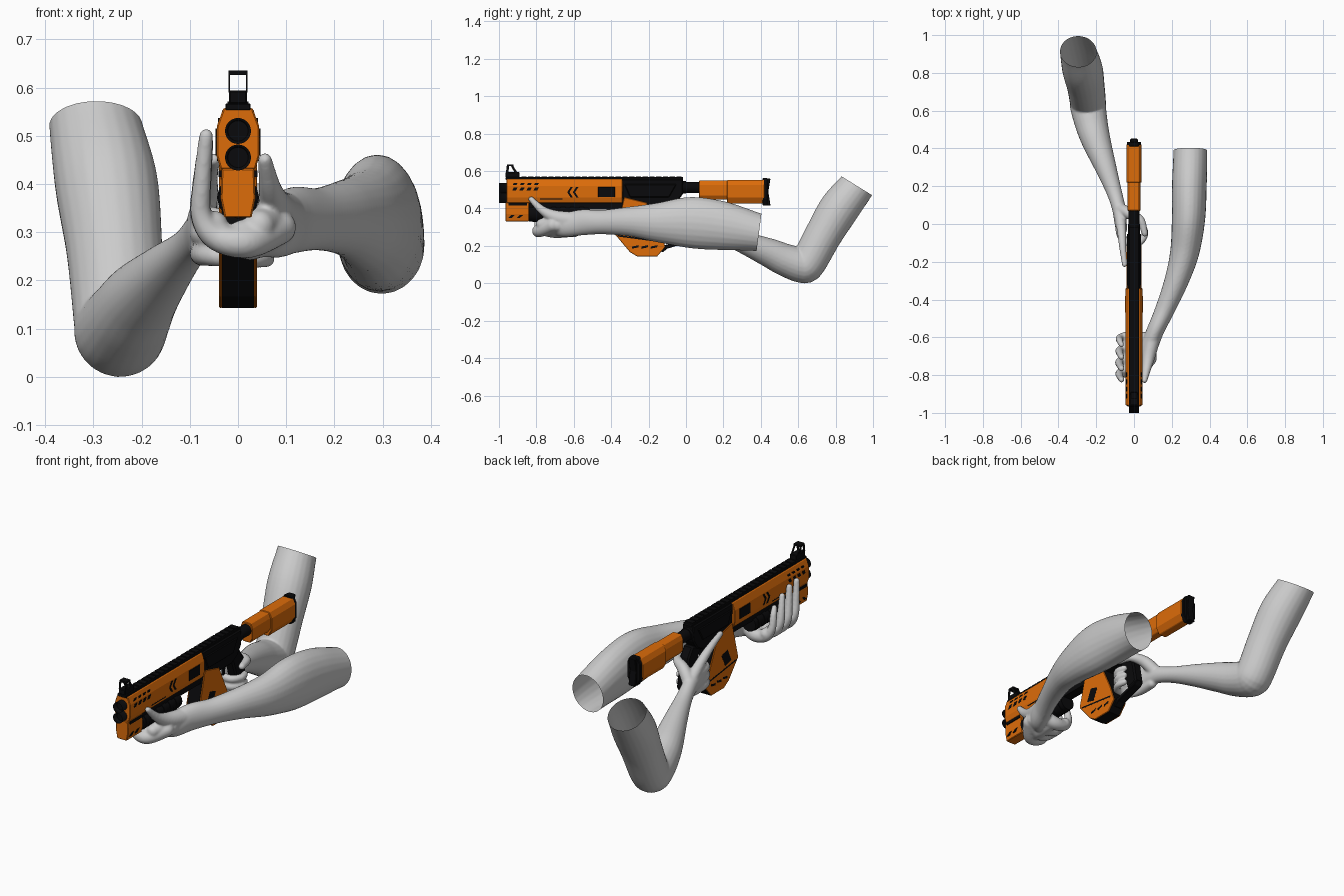
import bpy, bmesh, math
from mathutils import Vector, Matrix

if "Cube" in bpy.data.objects:
    bpy.data.objects.remove(bpy.data.objects["Cube"])


def material(name, rgb):
    m = bpy.data.materials.new(name)
    m.diffuse_color = (*rgb, 1)
    m.use_nodes = True
    m.node_tree.nodes["Principled BSDF"].inputs["Base Color"].default_value = m.diffuse_color
    return m


ORANGE = material("orange_paint", (0.72, 0.15, 0.003))
BLACK = material("black_polymer", (0.003, 0.003, 0.0035))


def add_object(name, bm, mat=None, bevel=0):
    bmesh.ops.recalc_face_normals(bm, faces=bm.faces)
    me = bpy.data.meshes.new(name)
    bm.to_mesh(me)
    bm.free()
    ob = bpy.data.objects.new(name, me)
    bpy.context.collection.objects.link(ob)
    if mat:
        me.materials.append(mat)
    if bevel:
        mod = ob.modifiers.new("bevel", 'BEVEL')
        mod.width, mod.segments, mod.limit_method = bevel, 1, 'ANGLE'
    return ob


def extrude(name, to3d, pts, a, b, mat, bevel):
    bm = bmesh.new()
    ra = [bm.verts.new(to3d(p, a)) for p in pts]
    rb = [bm.verts.new(to3d(p, b)) for p in pts]
    n = len(pts)
    bm.faces.new(ra)
    bm.faces.new(rb[::-1])
    for i in range(n):
        bm.faces.new((ra[i], rb[i], rb[(i + 1) % n], ra[(i + 1) % n]))
    return add_object(name, bm, mat, bevel)


def side_profile(name, pts, w, mat, bevel=0.0):
    """(y, z) outline, extruded across x from -w to w"""
    return extrude(name, lambda p, x: (x, p[0], p[1]), pts, -w, w, mat, bevel)


def section(name, half, y0, y1, mat, bevel=0.0):
    """half (x, z) cross-section, mirrored and extruded along y"""
    pts = half + [(-x, z) for x, z in reversed(half)]
    return extrude(name, lambda p, y: (p[0], y, p[1]), pts, y0, y1, mat, bevel)


def box(name, w, y0, y1, z0, z1, mat, bevel=0.0):
    return side_profile(name, [(y0, z0), (y1, z0), (y1, z1), (y0, z1)], w, mat, bevel)


def tube_y(name, r, y0, y1, z, mat, sides=24, bore=0):
    bm = bmesh.new()
    bmesh.ops.create_cone(bm, cap_ends=True, segments=sides, radius1=r, radius2=r, depth=y1 - y0,
                          matrix=Matrix.Translation((0, (y0 + y1) / 2, z)) @ Matrix.Rotation(math.pi / 2, 4, 'X'))
    if bore:
        bm.normal_update()
        front = [f for f in bm.faces if f.normal.y < -0.9]
        bmesh.ops.inset_region(bm, faces=front, thickness=bore)
        bmesh.ops.translate(bm, verts=front[0].verts, vec=(0, 0.025, 0))
    ob = add_object(name, bm, mat)
    for f in ob.data.polygons:
        f.use_smooth = abs(f.normal.y) < 0.5
    return ob


# ---- Gun: front body, barrels, lower block, fore grip
section("front_body", [(.03, .558), (.044, .52), (.045, .46), (.036, .43)], -.96, -.34, ORANGE, .003)
for i, z in enumerate((.51, .455)):
    tube_y(f"barrel_{i}", .027, -1.0, -.9, z, BLACK, bore=.006)
section("front_lower_block", [(.034, .432), (.036, .37), (.028, .33)], -.965, -.84, ORANGE, .003)
box("front_lower_trim", .04, -.95, -.85, .415, .428, BLACK)
tube_y("fore_grip", .041, -.84, -.52, .372, BLACK, 12)
for i in range(6):
    tube_y(f"fore_grip_rib_{i}", .044, -.82 + i * .05, -.795 + i * .05, .372, BLACK, 12)
box("fore_grip_rail", .025, -.84, -.3, .395, .435, BLACK)

# Black side markings: slanted vents, chevrons, port, seam line
for i in range(4):
    y = -.93 + i * .038
    for j, z in enumerate((.527, .503)):
        w = .0415 if j == 0 else .0455
        side_profile(f"vent_{i}_{j}", [(y, z - .008), (y + .02, z - .008), (y + .03, z + .01), (y + .01, z + .01)], w, BLACK)
for i in range(2):
    y = -.635 + i * .03
    side_profile(f"chevron_{i}", [(y, .487), (y + .018, .515), (y + .03, .515), (y + .012, .487),
                                  (y + .03, .459), (y + .018, .459)], .0462, BLACK)
box("ejection_port", .0465, -.47, -.38, .46, .515, BLACK, .002)
box("seam_line", .0435, -.78, -.66, .448, .453, BLACK)
for i in range(2):
    y = -.95 + i * .045
    side_profile(f"lower_stripe_{i}", [(y, .35), (y + .018, .35), (y + .035, .366), (y + .017, .366)], .037, BLACK)

# Top rail and open front sight
box("top_rail", .026, -.965, -.015, .553, .567, BLACK, .002)
tooth = box("rail_teeth", .022, -.88, -.852, .566, .571, BLACK)
arr = tooth.modifiers.new("array", 'ARRAY')
arr.count, arr.use_relative_offset, arr.use_constant_offset = 24, False, True
arr.constant_offset_displace = (0, .036, 0)
box("sight_base", .019, -.965, -.89, .566, .594, BLACK, .003)
for s in (-1, 1):
    for k, p in enumerate(([(-.963, .59), (-.95, .59), (-.945, .63), (-.958, .63)],
                           [(-.915, .59), (-.9, .59), (-.925, .63), (-.938, .63)])):
        post = side_profile(f"sight_post_{k}", p, .0018, BLACK)
        post.location.x = s * .018
box("sight_bridge", .0198, -.958, -.922, .626, .635, BLACK)

# Rear receiver, grip, guard loop
side_profile("receiver", [(-.345, .558), (-.015, .558), (-.015, .48), (-.05, .43), (-.1, .405), (-.34, .405)], .033, BLACK, .006)
side_profile("receiver_plate", [(-.33, .53), (-.05, .53), (-.09, .46), (-.3, .46)], .038, BLACK, .004)
side_profile("pistol_grip", [(-.09, .43), (-.02, .45), (.015, .4), (.045, .24), (-.02, .215), (-.065, .36)], .027, BLACK, .008)
side_profile("guard_bar", [(-.14, .175), (-.125, .165), (-.1, .185), (.03, .225), (.045, .245), (-.11, .205)], .022, BLACK, .003)
side_profile("trigger", [(-.13, .41), (-.11, .41), (-.118, .355), (-.13, .35)], .006, BLACK)

# Magazine: orange cheeks around a black core
mag = [(-.33, .46), (-.355, .36), (-.38, .262), (-.3, .167), (-.26, .143), (-.155, .143), (-.11, .195), (-.14, .28), (-.21, .43)]
side_profile("magazine_core", mag, .033, BLACK)
for s in (-1, 1):
    cheek = side_profile("magazine_cheek", mag, .003, ORANGE, .002)
    cheek.location.x = s * .036
for i in range(3):
    y = -.29 + i * .05
    side_profile(f"magazine_slot_{i}", [(y, .185), (y + .035, .192), (y + .038, .204), (y + .003, .197)], .0395, BLACK)
side_profile("magazine_window", [(-.32, .27), (-.27, .255), (-.24, .32), (-.29, .335)], .0395, BLACK)
side_profile("magazine_band", [(-.365, .25), (-.14, .22), (-.136, .228), (-.365, .258)], .0393, BLACK)

# Stock
tube_y("buffer_tube", .029, -.03, .1, .513, BLACK, 16)
tube_y("buffer_collar", .033, -.02, .0, .513, BLACK, 16)
section("stock_front", [(.024, .55), (.034, .525), (.034, .47), (.02, .448)], .07, .25, ORANGE, .003)
section("stock_rear", [(.026, .553), (.041, .525), (.041, .46), (.022, .427)], .22, .42, ORANGE, .003)
section("butt_plate", [(.02, .562), (.038, .53), (.038, .45), (.02, .415)], .41, .435, BLACK, .003)
side_profile("butt_pad", [(.43, .56), (.452, .56), (.44, .49), (.452, .415), (.43, .415)], .02, BLACK, .003)


# ---- Arms: overlapping limbs fused into one smooth skin
def limb(bm, path, steps=8, sides=24):
    """smooth tube through (x, y, z, radius, z_stretch) points with round ends"""
    P = [path[0]] + path + [path[-1]]
    S = []
    for i in range(1, len(P) - 2):
        for j in range(steps):
            t = j / steps
            S.append([.5 * (2 * b + (c - a) * t + (2 * a - 5 * b + 4 * c - d) * t * t + (3 * b - a - 3 * c + d) * t ** 3)
                      for a, b, c, d in zip(P[i - 1], P[i], P[i + 1], P[i + 2])])
    S.append(path[-1])
    C = [Vector(s[:3]) for s in S]
    rings, q, prev = [], None, None
    for i, s in enumerate(S):
        t = (C[min(i + 1, len(C) - 1)] - C[max(i - 1, 0)]).normalized()
        q = t.to_track_quat('Z', 'Y') if q is None else prev.rotation_difference(t) @ q
        prev = t
        ring = []
        for k in range(sides):
            a = 2 * math.pi * k / sides
            v = q @ Vector((math.cos(a), math.sin(a), 0)) * s[3]
            v.z *= s[4]
            ring.append(bm.verts.new(C[i] + v))
        rings.append(ring)
    for r0, r1 in zip(rings, rings[1:]):
        for k in range(sides):
            n = (k + 1) % sides
            bm.faces.new((r0[k], r0[n], r1[n], r1[k]))
    bm.faces.new(rings[0][::-1])
    bm.faces.new(rings[-1])
    for s in (S[0], S[-1]):
        bmesh.ops.create_icosphere(bm, subdivisions=3, radius=s[3],
                                   matrix=Matrix.Translation(s[:3]) @ Matrix.Diagonal((1, 1, s[4], 1)))


def arm(name, limbs, cut_co, cut_no):
    bm = bmesh.new()
    for path in limbs:
        limb(bm, path)
    ob = add_object(name, bm)
    rm = ob.modifiers.new("fuse", 'REMESH')
    rm.mode, rm.voxel_size = 'VOXEL', .0055
    sm = ob.modifiers.new("relax", 'SMOOTH')
    sm.factor, sm.iterations = .5, 7
    dg = bpy.context.evaluated_depsgraph_get()
    me = bpy.data.meshes.new_from_object(ob.evaluated_get(dg))
    ob.modifiers.clear()
    bm = bmesh.new()
    bm.from_mesh(me)
    # keep the outer skin only
    start = min(bm.verts, key=lambda v: v.co.z)
    seen, stack = {start}, [start]
    while stack:
        for e in stack.pop().link_edges:
            for v in e.verts:
                if v not in seen:
                    seen.add(v)
                    stack.append(v)
    bmesh.ops.delete(bm, geom=[v for v in bm.verts if v not in seen], context='VERTS')
    # open shoulder end
    bmesh.ops.bisect_plane(bm, geom=bm.verts[:] + bm.edges[:] + bm.faces[:],
                           plane_co=cut_co, plane_no=cut_no, clear_outer=True)
    for f in bm.faces:
        f.smooth = True
    bm.to_mesh(me)
    bm.free()
    ob.data = me


# Trigger arm (x < 0)
trigger = [[(-.305, .99, .64, .09, 1), (-.296, .915, .523, .096, 1), (-.273, .82, .4, .107, 1), (-.256, .735, .26, .1, 1),
            (-.245, .655, .115, .096, 1), (-.243, .62, .097, .095, 1), (-.225, .53, .125, .087, 1),
            (-.2, .44, .165, .077, 1), (-.15, .3, .22, .057, 1), (-.105, .17, .265, .041, 1),
            (-.08, .08, .295, .036, 1.3), (-.07, .0, .31, .032, 2), (-.064, -.03, .305, .027, 2.3)]]
for i, z in enumerate((.335, .295, .255)):
    trigger.append([(-.075, .05, z, .024, 1), (-.072, -.04, z, .025, 1), (-.045, -.092, z - .005, .021, 1),
                    (.025, -.098, z - .01, .019, 1), (.058, -.055, z - .01, .018, 1), (.05, -.015, z - .008, .016, 1)])
trigger.append([(-.075, .05, .33, .03, 1), (-.066, -.03, .375, .025, 1), (-.06, -.12, .42, .019, 1), (-.05, -.215, .45, .014, 1)])
trigger.append([(-.075, .08, .31, .033, 1), (-.025, .055, .36, .03, 1), (.035, .02, .38, .022, 1), (.057, -.05, .38, .017, 1)])
arm("trigger_arm", trigger, (-.292, .912, .522), (0, .525, .85))

# Support arm (x > 0)
support = [[(.297, .5, .25, .088, 1.1), (.298, .39, .272, .089, 1.14), (.293, .2, .307, .092, 1.42), (.288, .02, .325, .088, 1.55),
            (.268, -.15, .325, .077, 1.38), (.225, -.3, .33, .064, 1.25), (.165, -.45, .327, .052, 1.25),
            (.115, -.56, .325, .046, 1.5), (.075, -.65, .307, .046, 1.35), (.02, -.69, .285, .036, 1.1)],
           [(.03, -.61, .284, .036, 1), (.025, -.7, .28, .038, 1), (.01, -.775, .292, .034, 1)],
           [(-.045, -.6, .3, .03, 1), (-.05, -.7, .3, .032, 1), (-.05, -.77, .315, .03, 1)],
           [(.1, -.6, .33, .042, 1.2), (.07, -.69, .325, .042, 1), (.045, -.77, .315, .032, 1)]]
for y, tip, r in ((-.6, .43, .017), (-.665, .465, .019), (-.725, .49, .02), (-.785, .5, .019)):
    support.append([(.085, y * .5 - .32, .31, .036, 1), (.02, y, .28, .034, 1), (-.045, y, .29, .028, 1),
                    (-.076, y - .005, .335, r + .003, 1), (-.075, y - .02, .4, r, 1), (-.066, y - .04, tip, r * .8, 1)])
support.append([(.1, -.6, .335, .042, 1.1), (.08, -.69, .35, .036, 1.1), (.068, -.76, .385, .025, 1),
                (.061, -.8, .42, .019, 1), (.056, -.828, .45, .015, 1)])
arm("support_arm", support, (.3, .39, .27), (0, .99, -.13))
